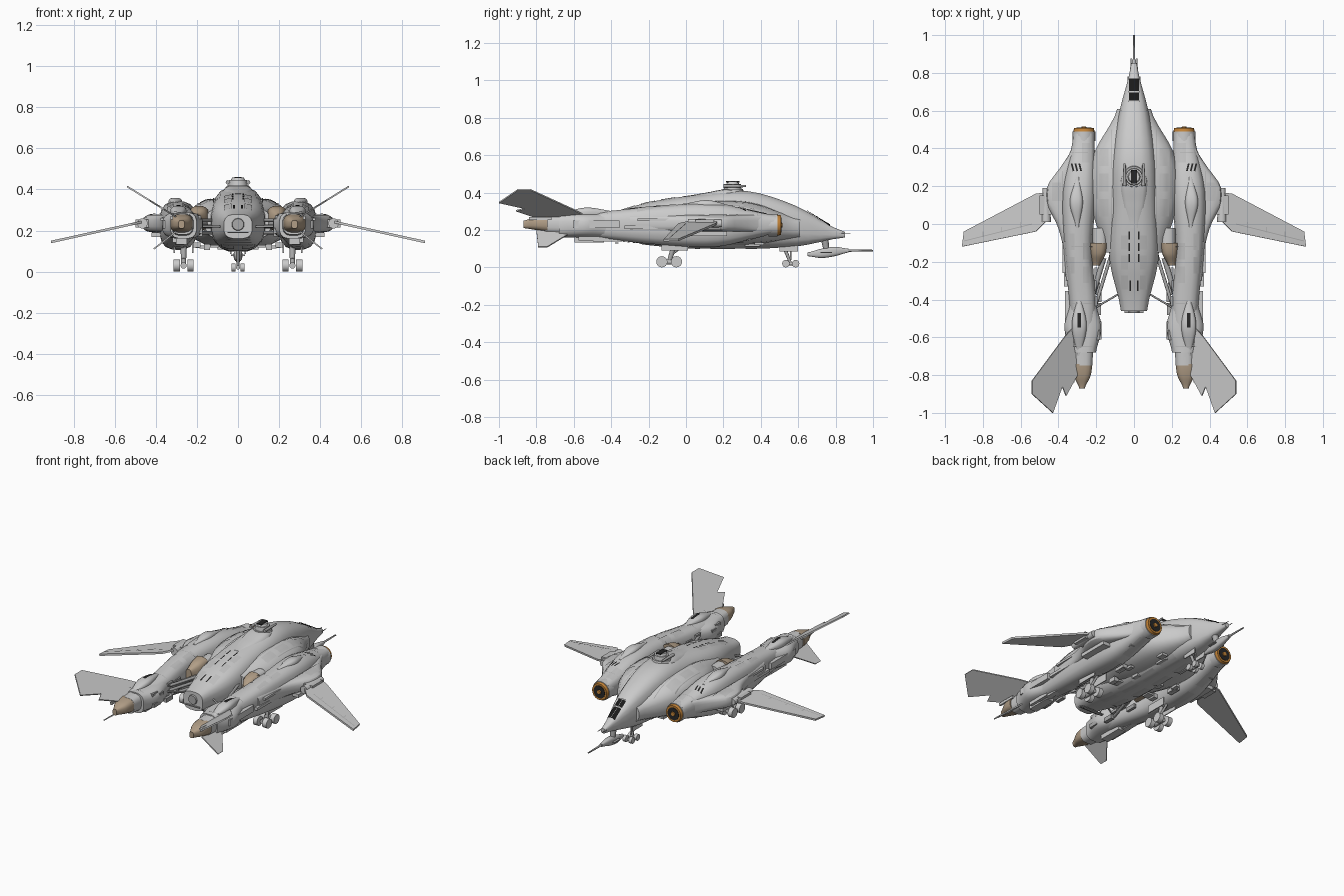
import bpy, bmesh, math, random
from mathutils import Vector, Matrix
from mathutils.bvhtree import BVHTree

if "Cube" in bpy.data.objects:
    bpy.data.objects.remove(bpy.data.objects["Cube"])
random.seed(4)
X, Y, Z = Matrix.Identity(3)
hull_trees = []


def material(name, red, green, blue):
    made = bpy.data.materials.new(name)
    made.use_nodes = True
    made.diffuse_color = (red, green, blue, 1)
    made.node_tree.nodes["Principled BSDF"].inputs["Base Color"].default_value = made.diffuse_color
    return made


HULL = material("hull grey", .6, .6, .6)
PANEL = material("panel grey", .54, .54, .54)
MECHANICAL = material("mechanical grey", .4, .4, .4)
DARK = material("dark slots", .02, .02, .02)
GLASS = material("black glass", .01, .01, .01)
ORANGE = material("intake orange", .55, .23, .04)
TAN = material("heat tan", .44, .34, .24)


def finish(name, bm, mat, mirror, closed=True):
    if closed:
        bmesh.ops.recalc_face_normals(bm, faces=bm.faces)
    mesh = bpy.data.meshes.new(name)
    bm.to_mesh(mesh)
    bm.free()
    mesh.materials.append(mat)
    part = bpy.data.objects.new(name, mesh)
    bpy.context.collection.objects.link(part)
    bpy.ops.object.select_all(action='DESELECT')
    part.select_set(True)
    bpy.context.view_layer.objects.active = part
    bpy.ops.object.shade_smooth_by_angle(angle=math.radians(32))
    if mirror:
        part.modifiers.new("Mirror", 'MIRROR').use_mirror_merge = False


def along(values, t):
    """Smooth curve through evenly spaced values."""
    last = len(values) - 1
    i = min(int(t * last), max(last - 1, 0))
    u = t * last - i
    a, b = values[max(i - 1, 0)], values[i]
    c, d = values[min(i + 1, last)], values[min(i + 2, last)]
    return b + u * (c - a + u * (2 * a - 5 * b + 4 * c - d + u * (3 * (b - c) + d - a))) / 2


def loft(name, front, back, inner, outer, bottom, top, mat, steps=20, sides=16):
    """Skin rounded sections from front to back; without an inner edge it is centred."""
    bm = bmesh.new()
    rings = []
    for step in range(steps + 1):
        t = step / steps
        x1, z0, z1 = along(outer, t), along(bottom, t), along(top, t)
        x0 = along(inner, t) if inner else -x1
        ring = []
        for i in range(sides):
            angle = math.tau * (i + .5) / sides
            px, pz = [math.copysign(abs(v) ** .68, v) for v in (math.cos(angle), math.sin(angle))]
            ring.append(bm.verts.new(((x0 + x1 + (x1 - x0) * px) / 2, front + (back - front) * t,
                                      (z0 + z1 + (z1 - z0) * pz) / 2)))
        rings.append(ring)
    for a, b in zip(rings, rings[1:]):
        for i in range(sides):
            bm.faces.new((a[i - 1], a[i], b[i], b[i - 1]))
    bm.faces.new(rings[0])
    bm.faces.new(rings[-1])
    hull_trees.append(BVHTree.FromBMesh(bm))
    finish(name, bm, mat, bool(inner))


def rod(name, start, end, radius, mat, tip=1, mirror=True, sides=16):
    """Round bar whose far end is scaled by tip."""
    bm = bmesh.new()
    start, end = Vector(start), Vector(end)
    turn = (end - start).to_track_quat('Z', 'Y').to_matrix().to_4x4()
    bmesh.ops.create_cone(bm, cap_ends=True, segments=sides, radius1=radius, radius2=radius * tip,
                          depth=(end - start).length, matrix=Matrix.Translation((start + end) / 2) @ turn)
    finish(name, bm, mat, mirror)


def scatter(name, low, high, size, count, mat):
    """Random mechanical blocks between two corners."""
    bm = bmesh.new()
    for _ in range(count):
        at = [random.uniform(a, b) for a, b in zip(low, high)]
        scale = [s * random.uniform(.6, 1.4) for s in size]
        bmesh.ops.create_cube(bm, size=1, matrix=Matrix.LocRotScale(Vector(at), None, Vector(scale)))
    finish(name, bm, mat, True)


def box(name, at, size, mat):
    bm = bmesh.new()
    bmesh.ops.create_cube(bm, size=1, matrix=Matrix.LocRotScale(Vector(at), None, Vector(size)))
    finish(name, bm, mat, at[0] > 0)


def blade(name, outline, level, slope, thickness):
    """Thin flat surface canted sideways by its slope."""
    bm = bmesh.new()
    face = bm.faces.new([bm.verts.new((x, y, level + slope * x)) for x, y in outline])
    face.normal_update()
    offset = face.normal * thickness
    grown = bmesh.ops.extrude_face_region(bm, geom=[face])["geom"]
    bmesh.ops.translate(bm, verts=[g for g in grown if isinstance(g, bmesh.types.BMVert)], vec=offset)
    bmesh.ops.translate(bm, verts=bm.verts, vec=-offset / 2)
    hull_trees.append(BVHTree.FromBMesh(bm))
    finish(name, bm, HULL, True)


def row(x, start, end, count, width):
    """Evenly spaced strips along the hull."""
    pitch = (end - start) / count
    return [((x, start + pitch * i), (x, start + pitch * (i + .7)), width) for i in range(count)]


def decal(name, strips, mat, up=1, lift=.003):
    """Lay flat strips on the hull, from above or from below."""
    bm = bmesh.new()
    for start, end, width in strips:
        start, end = Vector(start), Vector(end)
        across = (end - start).orthogonal().normalized() * width
        length_cuts = max(2, int((end - start).length / .025))
        width_cuts = max(1, int(width / .012))
        rows = []
        for i in range(length_cuts + 1):
            line = []
            for j in range(width_cuts + 1):
                p = start.lerp(end, i / length_cuts) + across * (j / width_cuts - .5)
                hits = [tree.ray_cast(Vector((p.x, p.y, up)), -up * Z)[0] for tree in hull_trees]
                heights = [hit.z * up for hit in hits if hit]
                line.append(bm.verts.new((p.x, p.y, up * (max(heights) + lift))) if heights else None)
            rows.append(line)
        for a, b in zip(rows, rows[1:]):
            for j in range(width_cuts):
                quad = [a[j], b[j], b[j + 1], a[j + 1]]
                if None in quad or max(v.co.z for v in quad) - min(v.co.z for v in quad) > .035:
                    continue
                face = bm.faces.new(quad)
                face.normal_update()
                if face.normal.z * up < 0:
                    face.normal_flip()
    loose = [v for v in bm.verts if not v.link_faces]
    bmesh.ops.delete(bm, geom=loose, context='VERTS')
    finish(name, bm, mat, True, closed=False)


def landing_gear(name, hub, leg_top, radius, mirror):
    """Leg, brace and a bogie of four wheels."""
    hub, leg_top = Vector(hub), Vector(leg_top)
    rod(name + "_leg", leg_top, hub, radius / 2, MECHANICAL, .8, mirror)
    rod(name + "_brace", leg_top + Y * radius * 2, hub + Z * radius, radius / 4, MECHANICAL, 1, mirror)
    rod(name + "_beam", hub - Y * radius * 1.4, hub + Y * radius * 1.4, radius / 2, PANEL, 1, mirror)
    for end, fore in (("rear", -1.3), ("front", 1.3)):
        for side, sign in (("right", -1), ("left", 1)):
            wheel = hub + (Y * fore + X * sign * .6) * radius
            rod(f"{name}_{end}_{side}_wheel", wheel, wheel + X * sign * radius, radius, HULL, 1, mirror)


# Central fuselage and the broad shoulders joining it to the booms
loft("fuselage", .85, -.46, None, [.015, .08, .12, .13, .13, .07], [.16, .11, .1, .1, .12, .16],
     [.19, .33, .41, .39, .35, .28], HULL)
loft("shoulders", .61, -.15, None, [.09, .22, .23, .16], [.15, .12, .12, .15], [.27, .35, .36, .32], HULL)
loft("spine_fairing", .36, -.02, None, [.03, .07, .06, .03], [.35], [.4, .42, .4, .38], HULL)

# Twin booms with side sponsons, nacelles and tan tail cones
loft("boom", .48, -.75, [.21, .2, .22, .2, .22], [.32, .38, .37, .34, .32], [.18, .11, .12, .15, .18],
     [.28, .34, .33, .3, .28], HULL)
loft("boom_rear_nacelle", -.42, -.68, [.2, .17, .2], [.34, .37, .33], [.16], [.29], HULL)
loft("boom_tail_cone", -.74, -.87, [.22, .23, .26], [.33, .32, .29], [.19, .2, .21], [.28, .27, .25], TAN)
loft("sponson", .4, -.3, [.3], [.33, .39, .46, .46, .41, .38, .37, .36], [.19], [.28], HULL)
loft("boom_fairing", .25, -.02, [.29, .27, .29], [.31, .34, .31], [.3], [.33, .36, .34], HULL)
loft("rear_fairing", -.38, -.7, [.28, .25, .28], [.3, .33, .3], [.26], [.3, .32, .28], HULL)
loft("inner_nacelle", -.02, -.1, [.14], [.22], [.19], [.31], HULL)
loft("nacelle_flap", -.1, -.22, [.14, .15, .18], [.24, .23, .22], [.2], [.32, .31, .28], TAN)
box("tail_cone_frame", (.322, -.78, .262), (.012, .12, .016), HULL)

# Front intakes
mouth = Vector((.265, .49, .226))
rod("intake_collar", mouth - Y * .05, mouth, .06, HULL, sides=24)
rod("intake_ring", mouth - Y * .01, mouth + Y * .018, .058, ORANGE, .9, sides=24)
rod("intake_throat", mouth, mouth + Y * .02, .04, DARK, sides=24)
rod("intake_hub", mouth, mouth + Y * .025, .024, ORANGE, .5)

# Drooping wings on hinges, tail fins canted up and short fins canted down
blade("wing", [(.45, .17), (.52, .16), (.9, -.04), (.91, -.12), (.52, -.04), (.45, .03)], .345, -.22, .012)
hinge = Vector((.465, .1, .235))
rod("wing_hinge", hinge - Y * .09, hinge + Y * .09, .025, HULL, .8)
box("wing_root", hinge, (.07, .1, .04), PANEL)
blade("upper_tail_fin", [(.3, -.52), (.37, -.6), (.54, -.83), (.54, -.9), (.43, -1), (.38, -.86),
                         (.36, -.91), (.3, -.8)], .08, .62, .008)
blade("lower_tail_fin", [(.3, -.6), (.34, -.65), (.41, -.74), (.41, -.79), (.3, -.8)], .43, -.78, .007)

# Dorsal turret
turret = Vector((0, .25, .4))
rod("turret_ring", turret, turret + Z * .02, .06, PANEL, .9, False, 24)
rod("turret_body", turret, turret + Z * .045, .048, HULL, .9, False)
rod("turret_dome", turret + Z * .04, turret + Z * .058, .036, HULL, .8, False)
box("turret_sight", turret + Z * .058, (.034, .07, .006), DARK)
barrel = turret + X * .05 + Z * .035
rod("turret_gun", barrel - Y * .05, barrel + Y * .07, .01, MECHANICAL, .6)

# Chin gun and nose probes
loft("chin_gun_body", .87, .65, None, [.01, .02, .02, .01], [.08, .06, .05, .06], [.1, .11, .1, .08], PANEL)
rod("chin_gun_barrel", (0, .85, .09), (0, 1, .09), .007, MECHANICAL, .6, False)
rod("chin_gun_mount", (0, .75, .1), (0, .74, .16), .016, MECHANICAL, 1.3, False)
box("chin_gun_fins", (0, .75, .08), (.07, .06, .006), MECHANICAL)
rod("nose_probe", (.02, .76, .18), (.015, .88, .18), .004, MECHANICAL, .5)

# Landing gear
landing_gear("main_gear", (.265, -.09, .03), (.265, -.06, .13), .03, True)
landing_gear("nose_gear", (0, .56, .02), (0, .52, .12), .02, False)
for side in (-1, 1):
    box("main_gear_door", (.265 + side * .045, -.06, .115), (.006, .14, .05), HULL)
box("nose_gear_door", (.035, .55, .105), (.006, .1, .04), HULL)

# Struts and pipes between the fuselage tail and the booms
for height in (.19, .22, .25):
    rod("tail_strut", (.12, -.16, height), (.2, -.42, height), .009, MECHANICAL)
rod("thick_pipe", (.16, -.18, .23), (.22, -.38, .23), .014, MECHANICAL)
rod("tail_brace", (.08, -.37, .22), (.2, -.44, .22), .005, MECHANICAL)

# Exhaust, side strakes and mechanical clutter
rod("tail_exhaust", (0, -.44, .23), (0, -.47, .23), .035, MECHANICAL, .8, False)
for i in range(6):
    box("exhaust_slat", (0, i * .018 - .46, .19 - i * .012), (.1 + i * .008, .02, .006), MECHANICAL)
box("upper_strake", (.37, -.12, .255), (.016, .28, .014), HULL)
box("lower_strake", (.36, -.2, .215), (.02, .26, .018), HULL)
box("sponson_strake", (.39, .12, .18), (.06, .2, .022), HULL)
box("rear_strake", (.35, -.48, .23), (.03, .25, .04), HULL)
scatter("inner_clutter", (.18, -.62, .18), (.21, -.25, .27), (.02, .05, .02), 14, MECHANICAL)
scatter("belly_clutter", (.05, -.08, .12), (.2, .42, .13), (.03, .06, .02), 10, PANEL)
scatter("boom_clutter", (.25, -.6, .15), (.3, .3, .16), (.04, .12, .03), 10, HULL)

# Raised panels above and below
decal("hull_panels", row(.05, -.06, -.38, 3, .035) + row(.16, .4, 0, 3, .05) + row(.25, -.1, -.35, 2, .04)
      + row(.33, -.05, -.3, 2, .03) + row(.41, .22, .08, 1, .05) + row(.25, .43, .28, 1, .05), PANEL)
decal("belly_panels", row(.05, .45, -.3, 4, .06) + row(.28, .42, -.5, 4, .05), PANEL, -1)

# Dark slots, panel seams and wing flap lines
decal("hull_slots", [((x, .28), (x + .01, .32), .009) for x in (.28, .3, .32)] + row(.29, -.47, -.58, 1, .018)
      + row(.025, -.04, -.22, 3, .007) + row(.02, -.3, -.38, 1, .009), DARK, lift=.005)
decal("hull_seams", row(.195, .44, 0, 1, .005) + row(.38, .28, -.05, 1, .004) + row(.12, .5, -.1, 2, .004)
      + [((.22, y), (.33, y), .003) for y in (.38, -.12, -.42, -.65)], MECHANICAL, lift=.004)
decal("wing_flap_lines", [((.54, 0), (.9, -.09), .004)]
      + [((x, .16 - x / 4), (x, .13 - x / 4), .004) for x in (.6, .7, .8)], MECHANICAL)

# Cockpit glass and its frame
decal("cockpit_glass", [((.014, .65), (.014, .77), .026)], GLASS, lift=.006)
decal("canopy_frame", [((0, y), (.03, y), .006) for y in (.65, .7)], PANEL, lift=.009)
